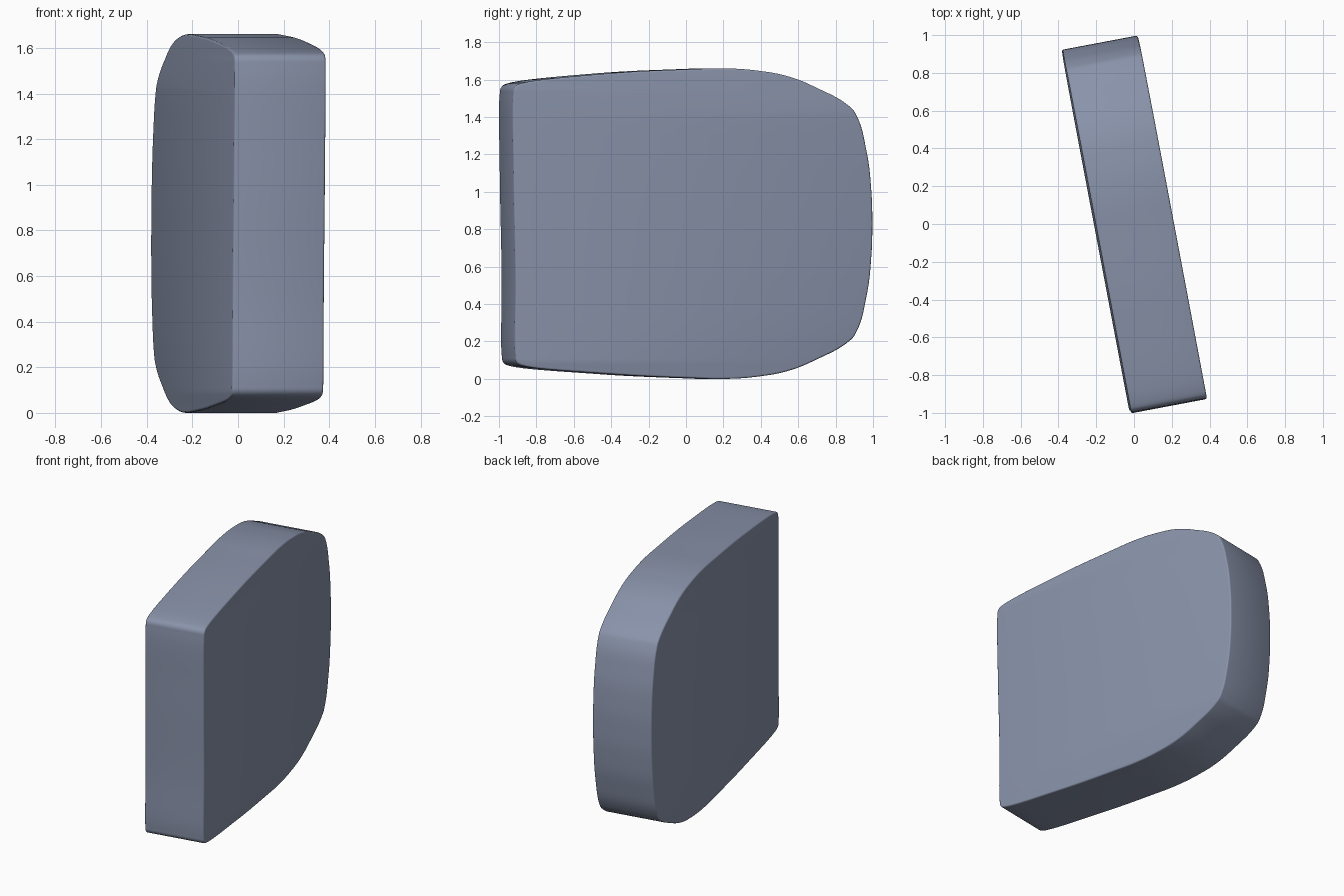
import bpy
from math import sin, cos, radians
from mathutils import Matrix

cube = bpy.data.objects.get("Cube")
if cube:
    bpy.data.objects.remove(cube, do_unlink=True)

HALF_HEIGHT = 0.83
THICKNESS = 0.408
EDGE = 0.01
TURN = radians(10.7)
LEAN = 0.006

# Blue-grey material
mat = bpy.data.materials.new("blue grey")
colour = (0.25, 0.29, 0.4, 1)
mat.diffuse_color = colour
mat.use_nodes = True
bsdf = mat.node_tree.nodes["Principled BSDF"]
bsdf.inputs["Base Color"].default_value = colour
bsdf.inputs["Roughness"].default_value = 0.6

# Upper half of the outline, from the front edge to the rounded back
upper = [(-0.977, 0.3), (-0.977, 0.69), (-0.968, 0.73), (-0.94, 0.748),
         (-0.47, 0.802), (0, 0.826), (0.18, 0.83), (0.36, 0.817),
         (0.52, 0.787), (0.67, 0.728), (0.855, 0.625), (0.885, 0.59),
         (0.945, 0.39), (0.972, 0.17)]


def lower_point(u, z):
    """Mirror a point downwards; the lower front corner sits slightly back."""
    front = max(0, -u)
    return u + 0.012 * front ** 4, -z - 0.014 * front ** 4


outline = upper + [(0.977, 0)] + [lower_point(*p) for p in reversed(upper)]

# Slab: filled outline, extruded with a small rounded rim
curve = bpy.data.curves.new("slab", "CURVE")
curve.dimensions = "2D"
curve.fill_mode = "BOTH"
curve.extrude = THICKNESS / 2 - EDGE
curve.bevel_depth = EDGE
curve.bevel_resolution = 2
curve.offset = -EDGE
curve.resolution_u = 8
spline = curve.splines.new("BEZIER")
spline.bezier_points.add(len(outline) - 1)
spline.use_cyclic_u = True
for point, (u, z) in zip(spline.bezier_points, outline):
    point.co = (u, z, 0)
    point.handle_left_type = point.handle_right_type = "AUTO"

slab = bpy.data.objects.new("slab", curve)
bpy.context.collection.objects.link(slab)
bpy.ops.object.select_all(action="DESELECT")
slab.select_set(True)
bpy.context.view_layer.objects.active = slab
bpy.ops.object.convert(target="MESH")
slab = bpy.context.object
slab.name = "slab"

# Stand the slab upright, turned and leaning very slightly
s, c = sin(TURN), cos(TURN)
slab.data.transform(Matrix(((-s, LEAN, c, 0),
                            (c, 0, s, 0),
                            (0, 1, 0, HALF_HEIGHT),
                            (0, 0, 0, 1))))
slab.data.materials.clear()
slab.data.materials.append(mat)

# Weld the caps to the rim and smooth
import bmesh
bm = bmesh.new()
bm.from_mesh(slab.data)
bmesh.ops.remove_doubles(bm, verts=bm.verts, dist=0.0005)
bmesh.ops.recalc_face_normals(bm, faces=bm.faces)
bm.to_mesh(slab.data)
bm.free()
bpy.ops.object.shade_smooth_by_angle(angle=radians(40))
